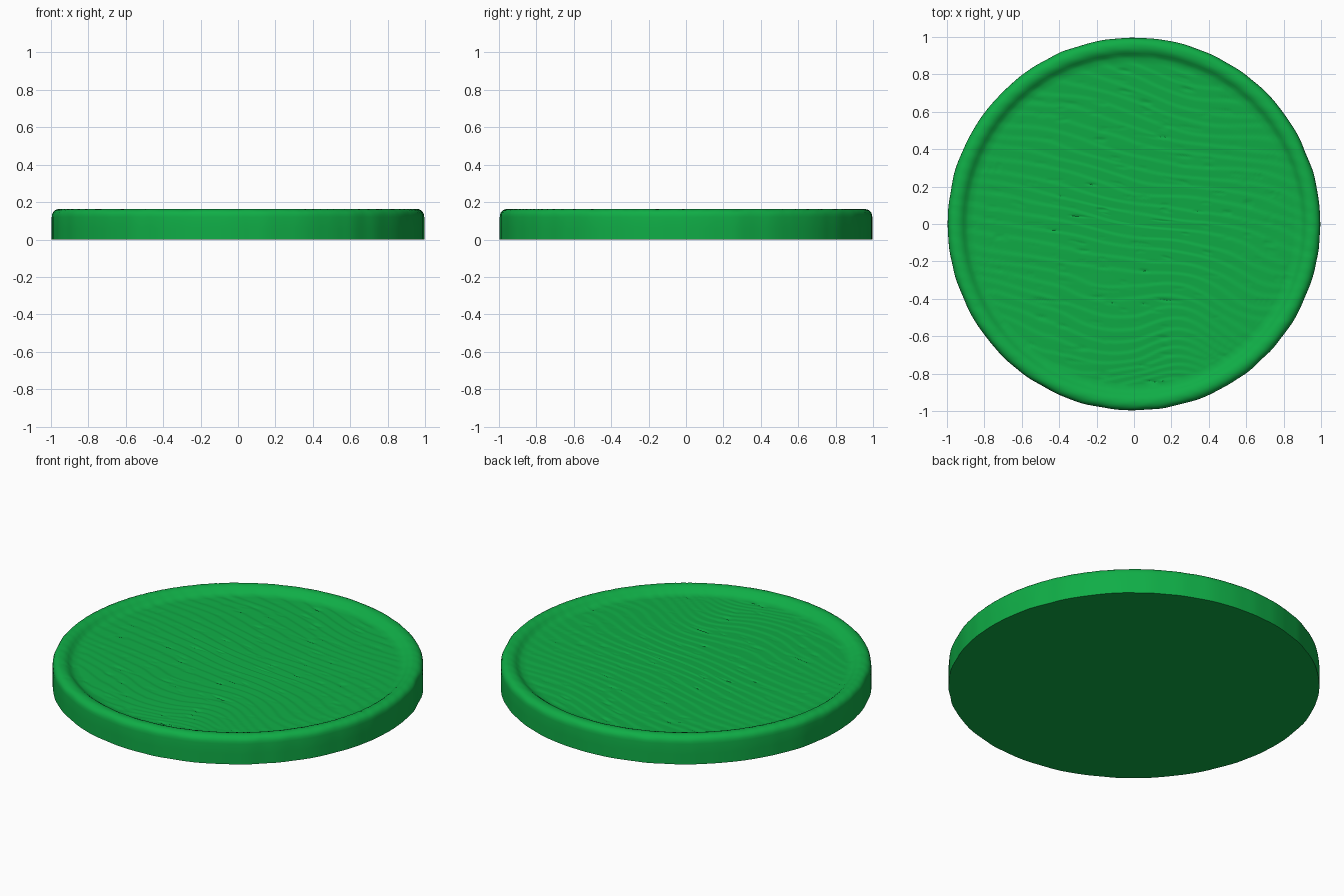
import bpy, bmesh, math
from mathutils import Vector, noise

cube = bpy.data.objects.get("Cube")
if cube:
    bpy.data.objects.remove(cube, do_unlink=True)

SEGMENTS = 384
FLOOR_RINGS = 110
FLOOR_RADIUS = 0.86
FLOOR_Z = 0.128

green = bpy.data.materials.new("grass green")
green.use_nodes = True
colour = (0.005, 0.42, 0.062, 1)
green.diffuse_color = colour
green.node_tree.nodes["Principled BSDF"].inputs["Base Color"].default_value = colour


def grain(x, y):
    """Height of the carved wood grain: warped ridges plus short pores."""
    front = max(0.0, -y - 0.1)
    warp = 0.09 * noise.noise(Vector((x * 1.3, y * 1.3, 4)))
    warp += 0.35 * front * noise.noise(Vector((x * 2.2, y * 1.5, 9)))
    across = y + 0.2 * x + warp
    phase = (across * 15 + 0.3 * noise.noise(Vector((x * 3, y * 9, 2)))) % 1
    ridge = phase if phase < 0.8 else (1 - phase) * 4
    pore = noise.noise(Vector((x * 9, (y + 0.1 * x) * 45, 1)))
    return 0.004 * (ridge - 0.4) - 0.012 * max(0.0, pore - 0.4)


# Rim cross-section from the floor edge, over the lip and down the wall
rim = [(0.885, 0.131), (0.9, 0.138), (0.912, 0.148), (0.925, 0.157),
       (0.94, 0.162), (0.955, 0.163), (0.968, 0.161), (0.98, 0.155),
       (0.989, 0.146), (0.994, 0.134), (0.996, 0.12), (0.996, 0.06), (0.996, 0)]
floor = [(FLOOR_RADIUS * i / FLOOR_RINGS, FLOOR_Z)
         for i in range(1, FLOOR_RINGS + 1)]

# Lathe the plate, carving grain in the top and fine flutes in the wall
bm = bmesh.new()
rings = []
for r, z in floor + rim:
    ring = []
    for s in range(SEGMENTS):
        a = math.tau * s / SEGMENTS
        c, d = math.cos(a), math.sin(a)
        radius, height = r, z
        if r > 0.98:
            radius += 0.004 * noise.noise(Vector((c * 9, d * 9, 6)))
        if z > 0.12:
            strength = 1.0 if r < 0.9 else 0.5
            height += strength * grain(r * c, r * d)
        ring.append(bm.verts.new((radius * c, radius * d, height)))
    rings.append(ring)

centre = bm.verts.new((0, 0, FLOOR_Z + grain(0, 0)))
for s in range(SEGMENTS):
    t = (s + 1) % SEGMENTS
    bm.faces.new((centre, rings[0][s], rings[0][t]))
    for inner, outer in zip(rings, rings[1:]):
        bm.faces.new((inner[s], outer[s], outer[t], inner[t]))

# Flat underside
bm.faces.new(list(reversed(rings[-1])))

mesh = bpy.data.meshes.new("round_base")
bm.to_mesh(mesh)
bm.free()
mesh.materials.append(green)
plate = bpy.data.objects.new("round_base", mesh)
bpy.context.collection.objects.link(plate)
bpy.context.view_layer.objects.active = plate
plate.select_set(True)
bpy.ops.object.shade_smooth_by_angle(angle=math.radians(35))
